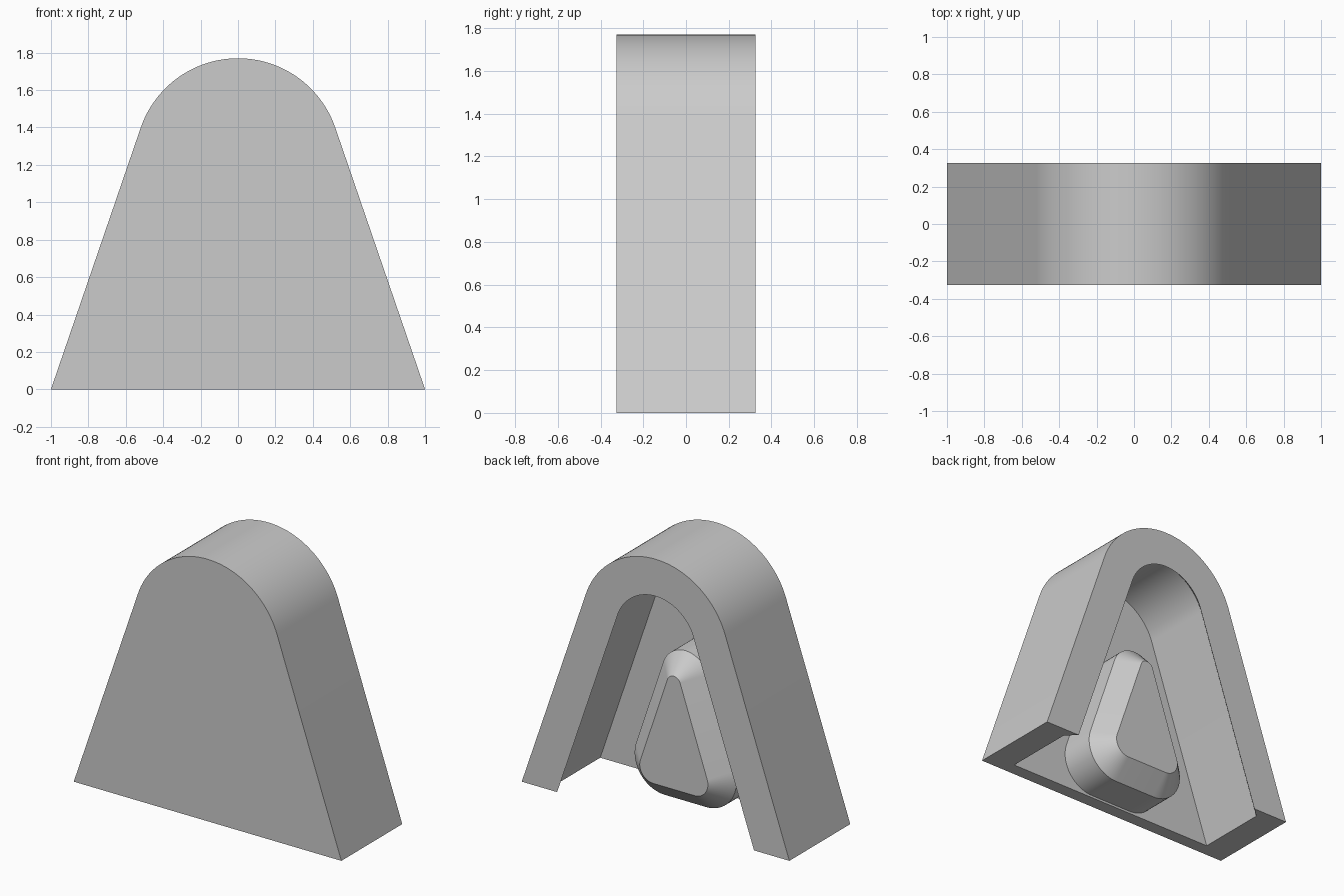
import bpy, bmesh
from math import sin, cos, pi, radians

cube = bpy.data.objects.get("Cube")
if cube:
    bpy.data.objects.remove(cube, do_unlink=True)

grey = bpy.data.materials.new("light grey")
grey.use_nodes = True
colour = (0.6, 0.6, 0.6, 1)
grey.diffuse_color = colour
grey.node_tree.nodes["Principled BSDF"].inputs["Base Color"].default_value = colour

TILT = radians(18.94)      # slope of the side walls
ARC_Z = 1.22               # centre height of the arch curve
HALF = 0.325               # half depth of the shell
FLOOR = -0.235             # inner face of the front plate


def arc(cx, cz, r, start, end, steps):
    return [(cx + r * cos(start + (end - start) * i / steps),
             cz + r * sin(start + (end - start) * i / steps)) for i in range(steps + 1)]


def arch(r):
    """Open arch outline from the +x foot over the top to the -x foot."""
    foot = (r + ARC_Z * sin(TILT)) / cos(TILT)
    return [(foot, 0)] + arc(0, ARC_Z, r, TILT, pi - TILT, 48) + [(-foot, 0)]


def rounded_triangle(grow):
    """Closed outline of the inner block, widened by grow."""
    low, tip = 0.10 + grow, 0.05 + grow
    return (arc(0.155, 0.24, low, -pi / 2, TILT, 20)
            + arc(0, 0.855, tip, TILT, pi - TILT, 24)
            + arc(-0.155, 0.24, low, pi - TILT, 1.5 * pi, 20))


def loft(name, sections, closed):
    """Join outlines placed at successive depths; cap the first and last."""
    bm = bmesh.new()
    loops = [[bm.verts.new((x, y, z)) for x, z in pts] for y, pts in sections]
    count = len(loops[0])
    for a, b in zip(loops, loops[1:]):
        for i in range(count if closed else count - 1):
            j = (i + 1) % count
            bm.faces.new((a[i], a[j], b[j], b[i]))
    bm.faces.new(loops[0])
    bm.faces.new(loops[-1])
    if not closed:         # underside joining both feet
        bm.faces.new([l[0] for l in loops] + [l[-1] for l in reversed(loops)])
    bmesh.ops.recalc_face_normals(bm, faces=bm.faces)
    mesh = bpy.data.meshes.new(name)
    bm.to_mesh(mesh)
    bm.free()
    mesh.materials.append(grey)
    obj = bpy.data.objects.new(name, mesh)
    bpy.context.collection.objects.link(obj)
    bpy.ops.object.select_all(action='DESELECT')
    obj.select_set(True)
    bpy.context.view_layer.objects.active = obj
    bpy.ops.object.shade_smooth_by_angle(angle=radians(30))
    return obj


# Hollow shell, open at the back and bottom, with a bevelled retaining lip
loft("arched_shell", [
    (-HALF, arch(0.55)), (HALF, arch(0.55)),
    (HALF, arch(0.30)), (0.26, arch(0.366)), (FLOOR, arch(0.366)),
], closed=False)

# Chamfered block standing on the inside of the front plate
loft("inner_block", [
    (FLOOR - 0.01, rounded_triangle(0.125)),
    (0.005, rounded_triangle(0.125)),
    (0.13, rounded_triangle(0)),
], closed=True)
